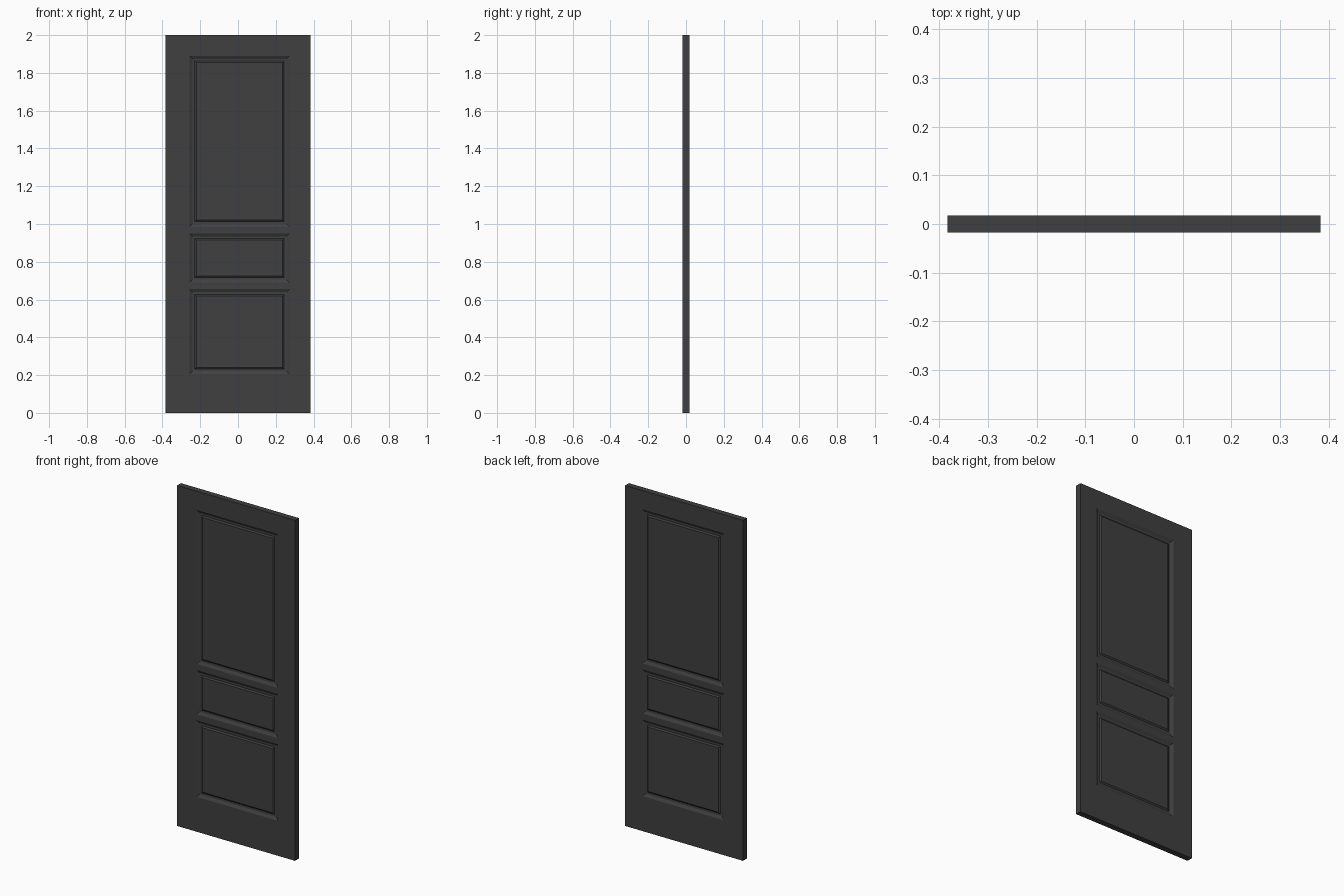
import bpy, bmesh
from mathutils import Vector

if "Cube" in bpy.data.objects:
    bpy.data.objects.remove(bpy.data.objects["Cube"])

W, H, T = 0.766, 2.0, 0.035
PANEL_X = (-0.257, 0.272)
PANEL_Z = [(0.205, 0.655), (0.69, 0.95), (0.985, 1.89)]
# Moulding steps for each panel: (inset width, depth change)
MOULDING = [(0.016, -0.009), (0.012, 0.0), (0.008, 0.006)]

# Door slab
bm = bmesh.new()
bmesh.ops.create_cube(bm, size=1)
bmesh.ops.scale(bm, vec=(W, T, H), verts=bm.verts)
bmesh.ops.translate(bm, vec=(0, 0, H / 2), verts=bm.verts)


def cut(co, normal):
    bmesh.ops.bisect_plane(bm, geom=bm.verts[:] + bm.edges[:] + bm.faces[:],
                           plane_co=co, plane_no=normal)


# Stile and rail divisions
for x in PANEL_X:
    cut(Vector((x, 0, 0)), Vector((1, 0, 0)))
for pair in PANEL_Z:
    for z in pair:
        cut(Vector((0, 0, z)), Vector((0, 0, 1)))


def is_panel(face):
    c = face.calc_center_median()
    return (abs(face.normal.y) > 0.9 and PANEL_X[0] < c.x < PANEL_X[1]
            and any(a < c.z < b for a, b in PANEL_Z))


# Raised panels on both sides
bm.normal_update()
panels = [f for f in bm.faces if is_panel(f)]
for width, depth in MOULDING:
    bmesh.ops.inset_individual(bm, faces=panels, thickness=width, depth=depth,
                               use_even_offset=True)
    bm.normal_update()

mesh = bpy.data.meshes.new("door")
bm.to_mesh(mesh)
bm.free()
door = bpy.data.objects.new("door", mesh)
bpy.context.collection.objects.link(door)

# Dark grey finish
paint = bpy.data.materials.new("dark_grey")
paint.diffuse_color = (0.05, 0.05, 0.05, 1)
paint.use_nodes = True
paint.node_tree.nodes["Principled BSDF"].inputs["Base Color"].default_value = paint.diffuse_color
mesh.materials.append(paint)
